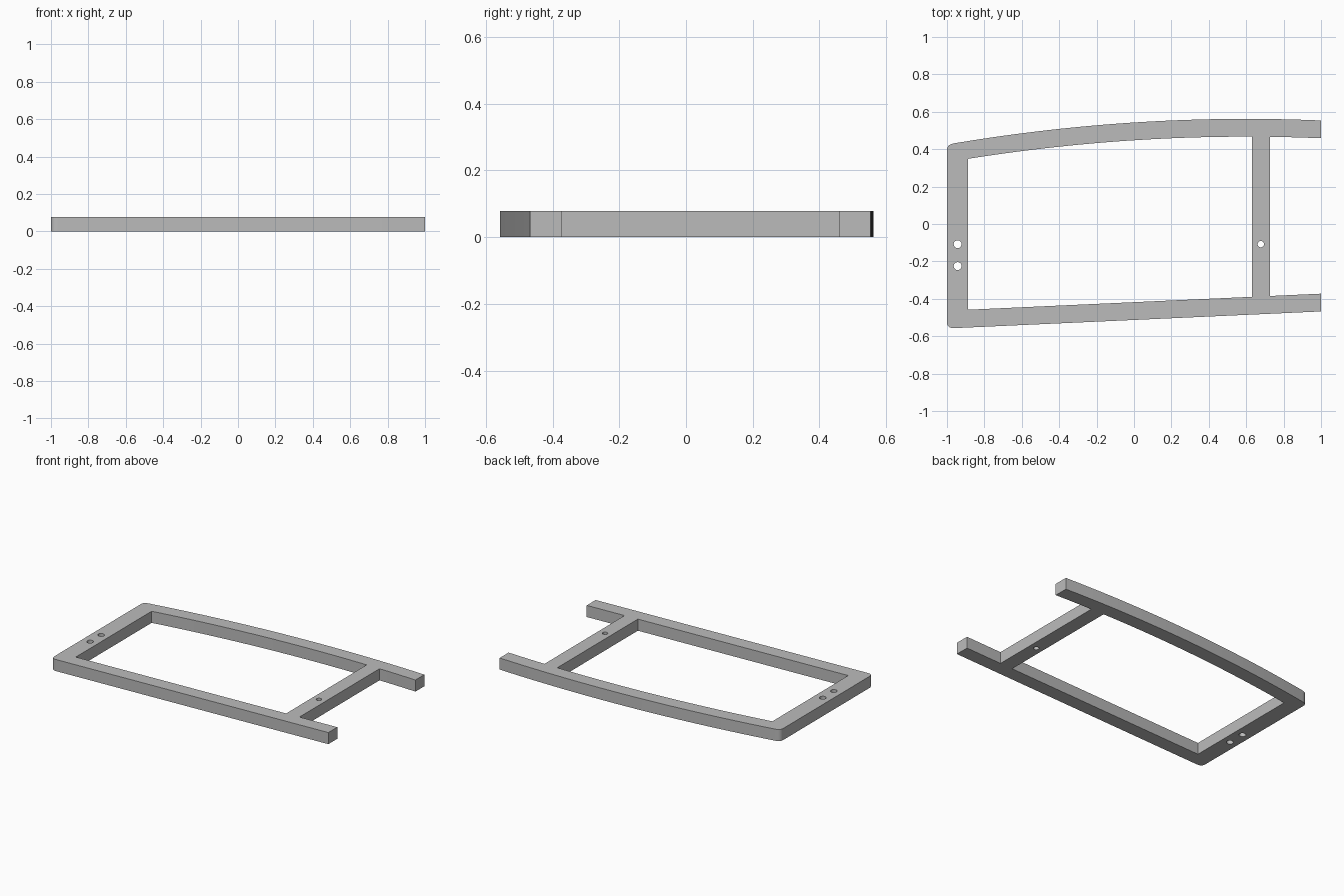
import bpy, bmesh, math

cube = bpy.data.objects.get("Cube")
if cube:
    bpy.data.objects.remove(cube, do_unlink=True)

THICK = 0.078
RAIL = 0.095                       # width of the long rails
BAR = (0.631, 0.727)               # x range of the cross bar
LEFT_IN = -0.887                   # inner edge of the end bar


def bowed(x):
    """Outer edge of the bowed back rail."""
    return 0.562 - 0.0536 * (x - 0.6) ** 2


def straight(x):
    """Outer edge of the slanted front rail."""
    return -0.513 + 0.0455 * x


def span(f, a, b, n, shift=0.0):
    return [(a + (b - a) * i / n, f(a + (b - a) * i / n) + shift) for i in range(n + 1)]


def rounded(p, c, q, n=6):
    """Soft corner from p to q, pulled towards c."""
    pts = []
    for i in range(n + 1):
        t = i / n
        w = ((1 - t) ** 2, 2 * t * (1 - t), t * t)
        pts.append(tuple(sum(k * v[j] for k, v in zip(w, (p, c, q))) for j in (0, 1)))
    return pts


def circle(x, y, r, n=32):
    return [(x + r * math.cos(math.tau * i / n), y + r * math.sin(math.tau * i / n))
            for i in range(n)]


# Outer outline: front rail, notch between the rail tips, back rail, soft corners
outer = [(1, straight(1))]
outer += span(straight, 1, BAR[1], 1, RAIL)
outer += span(bowed, BAR[1], 1, 6, -RAIL)
outer += span(bowed, 1, -0.96, 40)
outer += rounded((-0.965, bowed(-0.965)), (-1, bowed(-1)), (-1, 0.395))
outer += rounded((-1, -0.525), (-1, straight(-1)), (-0.96, straight(-0.96)))

# Large opening between the bars
opening = span(straight, LEFT_IN, BAR[0], 1, RAIL)
opening += span(bowed, BAR[0], LEFT_IN, 32, -RAIL)

# Screw holes
holes = [circle(-0.943, -0.108, 0.021), circle(-0.943, -0.225, 0.021),
         circle(0.678, -0.108, 0.017)]

# Fill the flat profile and give it thickness
bm = bmesh.new()
edges = []
for loop in [outer, opening] + holes:
    vs = [bm.verts.new((x, y, 0)) for x, y in loop]
    edges += [bm.edges.new((vs[i - 1], vs[i])) for i in range(len(vs))]
bmesh.ops.triangle_fill(bm, edges=edges, use_beauty=True, use_dissolve=False)
ext = bmesh.ops.extrude_face_region(bm, geom=bm.faces[:], use_keep_orig=True)
bmesh.ops.translate(bm, vec=(0, 0, THICK),
                    verts=[g for g in ext["geom"] if isinstance(g, bmesh.types.BMVert)])
bmesh.ops.recalc_face_normals(bm, faces=bm.faces[:])

mesh = bpy.data.meshes.new("frame_plate")
bm.to_mesh(mesh)
bm.free()
frame = bpy.data.objects.new("frame_plate", mesh)
bpy.context.collection.objects.link(frame)

# Plain grey material
grey = bpy.data.materials.new("grey")
grey.use_nodes = True
color = (0.5, 0.5, 0.5, 1)
grey.diffuse_color = color
grey.node_tree.nodes["Principled BSDF"].inputs["Base Color"].default_value = color
mesh.materials.append(grey)

bpy.ops.object.select_all(action='DESELECT')
frame.select_set(True)
bpy.context.view_layer.objects.active = frame
bpy.ops.object.shade_smooth_by_angle(angle=math.radians(30))
